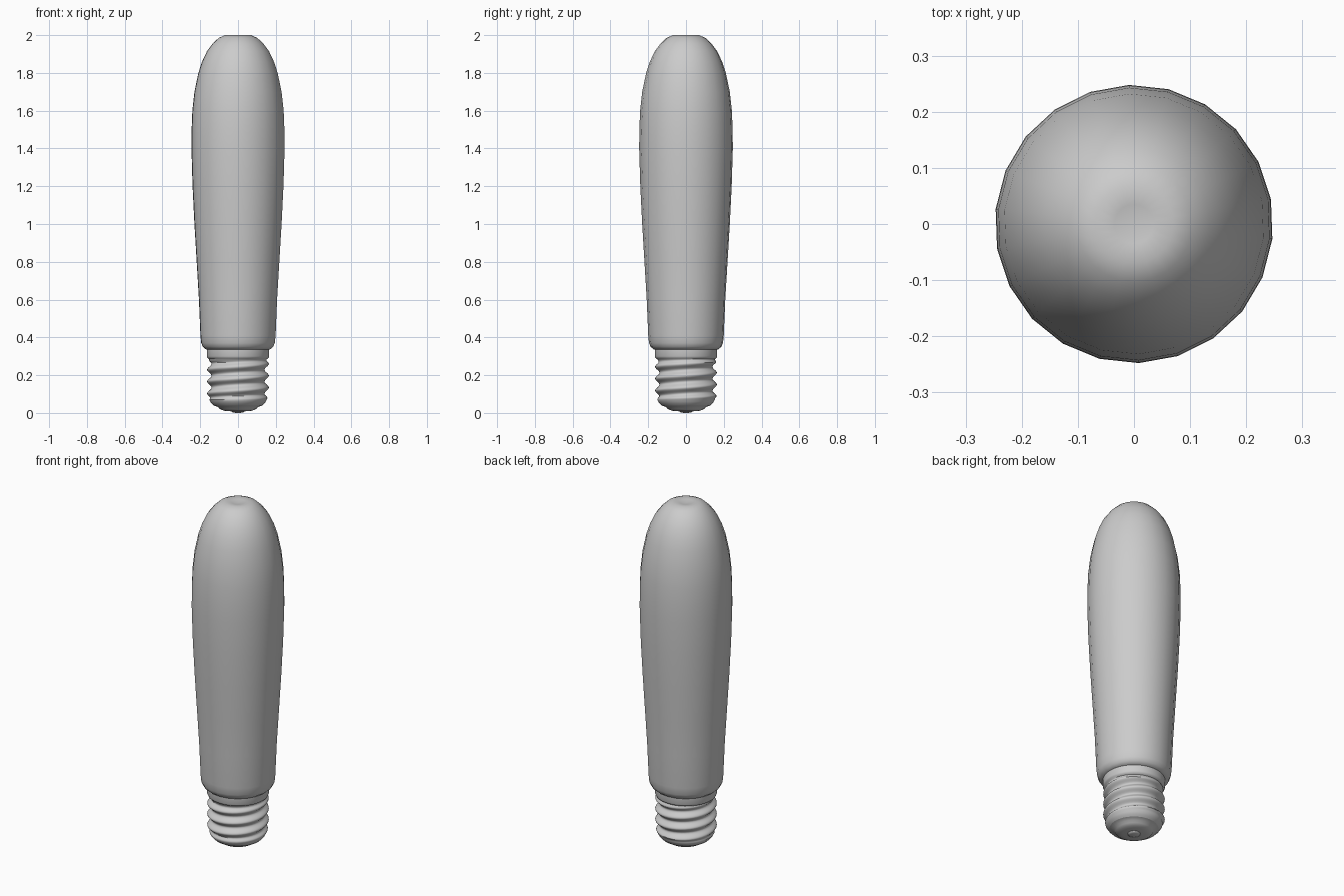
import bpy
import math

if "Cube" in bpy.data.objects:
    bpy.data.objects.remove(bpy.data.objects["Cube"])

grey = bpy.data.materials.new("plain_grey")
grey.use_nodes = True
grey.diffuse_color = (0.6, 0.6, 0.6, 1)
grey.node_tree.nodes["Principled BSDF"].inputs["Base Color"].default_value = (0.6, 0.6, 0.6, 1)


def lathe(name, profile, sides, start=0.0, wobble=None):
    """Turn (radius, z) points about z; zero radius makes a pole."""
    verts, rings, faces = [], [], []
    for r, z in profile:
        if r == 0:
            rings.append([len(verts)] * sides)
            verts.append((0, 0, z))
            continue
        rings.append(list(range(len(verts), len(verts) + sides)))
        for i in range(sides):
            a = start + math.tau * i / sides
            rad = r + (wobble(a, z) if wobble else 0)
            verts.append((rad * math.cos(a), rad * math.sin(a), z))
    for low, high in zip(rings, rings[1:]):
        for i in range(sides):
            j = (i + 1) % sides
            face = dict.fromkeys((low[i], low[j], high[j], high[i]))
            faces.append(tuple(face))
    mesh = bpy.data.meshes.new(name)
    mesh.from_pydata(verts, [], faces)
    mesh.materials.append(grey)
    obj = bpy.data.objects.new(name, mesh)
    bpy.context.collection.objects.link(obj)
    bpy.ops.object.select_all(action="DESELECT")
    obj.select_set(True)
    bpy.context.view_layer.objects.active = obj
    bpy.ops.object.shade_smooth_by_angle(angle=math.radians(50))
    return obj


# Long tapered envelope with a shallow dimple at the tip
glass = [(0.155, 0.335), (0.172, 0.337), (0.187, 0.35), (0.196, 0.37),
         (0.2, 0.41), (0.208, 0.6), (0.22, 0.8), (0.232, 1.0), (0.242, 1.2),
         (0.248, 1.4), (0.247, 1.5), (0.243, 1.6), (0.232, 1.7),
         (0.211, 1.8), (0.191, 1.86), (0.165, 1.915), (0.135, 1.955),
         (0.103, 1.985), (0.07, 2.0), (0.035, 1.997), (0, 1.99)]
lathe("glass_envelope", glass, 22, math.radians(92))

# Screw shell with a right-handed helical thread
LOW, HIGH, PITCH, STEPS = 0.07, 0.285, 0.063, 44


def thread(angle, z):
    fade = max(0, min(1, (z - LOW) / 0.02, (HIGH - z) / 0.02))
    return 0.0115 * fade * math.cos(math.tau * (z - 0.26) / PITCH - angle)


shell = [(0.128, 0.04), (0.14, 0.05), (0.147, 0.06)]
shell += [(0.152, LOW + (HIGH - LOW) * i / STEPS) for i in range(STEPS + 1)]
shell += [(0.161, 0.29), (0.165, 0.3), (0.165, 0.34), (0.15, 0.345)]
lathe("screw_shell", shell, 44, wobble=thread)

# Insulator step and contact button underneath
lathe("insulator", [(0, 0.008), (0.06, 0.009), (0.078, 0.013), (0.098, 0.021),
                    (0.106, 0.032), (0.13, 0.04)], 32)
lathe("contact_button", [(0, 0), (0.022, 0.001), (0.032, 0.005), (0.035, 0.012)], 24)
